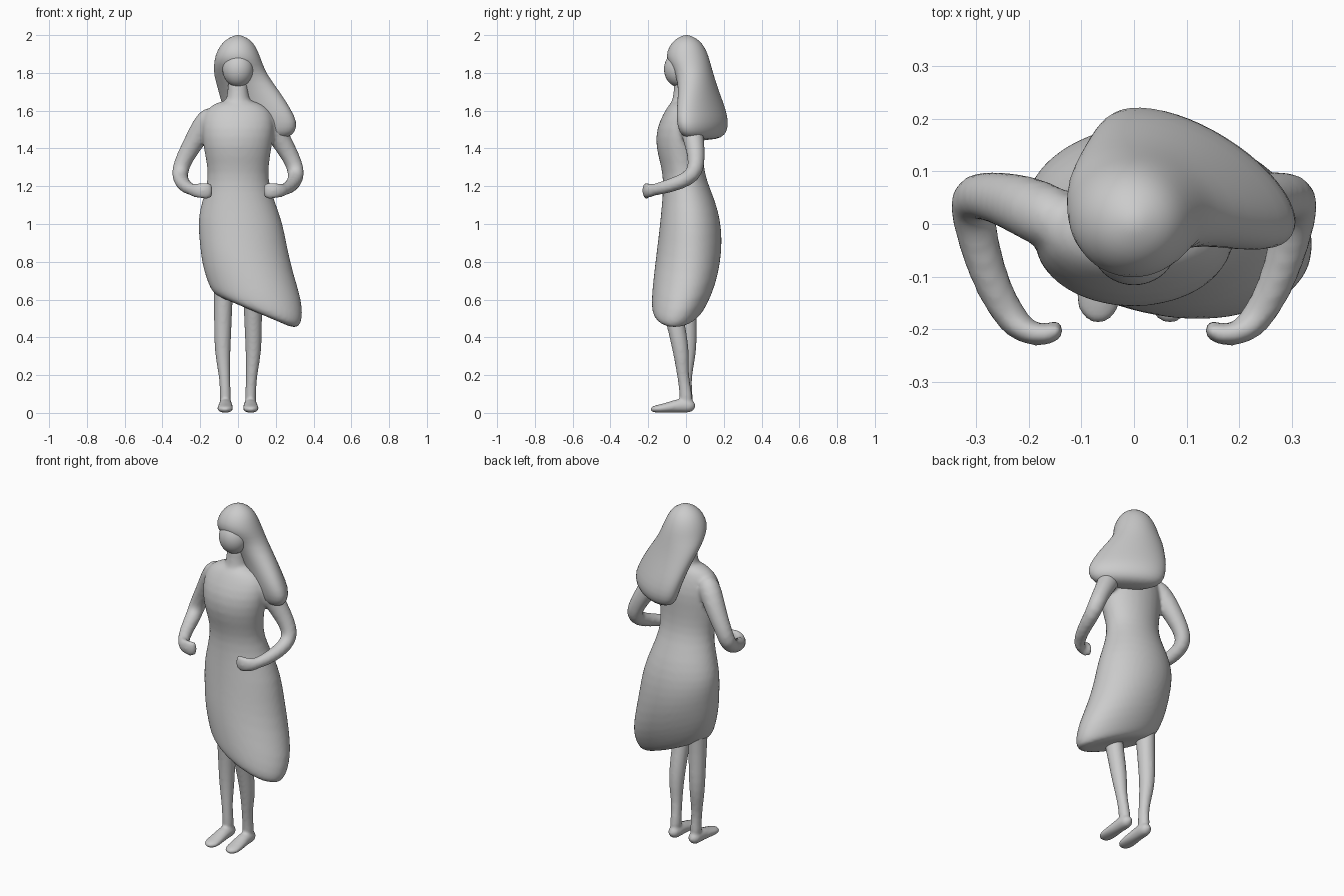
import bpy, bmesh, math
from mathutils import Vector

if "Cube" in bpy.data.objects:
    bpy.data.objects.remove(bpy.data.objects["Cube"])

SEG = 24


def build(name, rings, start, end):
    """Skin a list of rings and close both ends with a pole."""
    bm = bmesh.new()
    loops = [[bm.verts.new(p) for p in ring] for ring in rings]
    for a, b in zip(loops, loops[1:]):
        for i in range(SEG):
            j = (i + 1) % SEG
            bm.faces.new((a[i], a[j], b[j], b[i]))
    for loop, pole in ((loops[0], start), (loops[-1], end)):
        c = bm.verts.new(pole)
        for i in range(SEG):
            bm.faces.new((loop[i], loop[(i + 1) % SEG], c))
    bmesh.ops.recalc_face_normals(bm, faces=bm.faces)
    me = bpy.data.meshes.new(name)
    bm.to_mesh(me)
    bm.free()
    me.polygons.foreach_set("use_smooth", [True] * len(me.polygons))
    ob = bpy.data.objects.new(name, me)
    bpy.context.collection.objects.link(ob)
    ob.modifiers.new("round", 'SUBSURF').levels = 1
    ob.modifiers["round"].render_levels = 1
    return ob


def stack(name, sections, start, end):
    """Oval sections (cx, cy, z, rx, ry, turn in degrees, slope in x)."""
    rings = []
    for cx, cy, z, rx, ry, turn, slope in sections:
        t = math.radians(turn)
        ring = []
        for i in range(SEG):
            a = math.tau * i / SEG
            u, v = rx * math.cos(a), ry * math.sin(a)
            x, y = u * math.cos(t) - v * math.sin(t), u * math.sin(t) + v * math.cos(t)
            ring.append(Vector((cx + x, cy + y, z - slope * x)))
        rings.append(ring)
    return build(name, rings, start, end)


def tube(name, path, ref, side=1):
    """Limb along points (x, y, z, ru, rv); side mirrors it in x."""
    pts = [Vector((p[0] * side, p[1], p[2])) for p in path]
    ref = Vector((ref[0] * side, ref[1], ref[2]))
    rings, poles = [], []
    for k, p in enumerate(pts):
        t = (pts[min(k + 1, len(pts) - 1)] - pts[max(k - 1, 0)]).normalized()
        u = t.cross(ref).normalized()
        v = u.cross(t)
        ru, rv = path[k][3:]
        ring = []
        for i in range(SEG):
            a = math.tau * i / SEG
            q = p + u * ru * math.cos(a) + v * rv * math.sin(a)
            q.z = max(q.z, 0)
            ring.append(q)
        rings.append(ring)
        poles.append((p - t * ru * .5, p + t * ru * .5))
    return build(name, rings, poles[0][0], poles[-1][1])


def merge(name, parts, voxel, smooth):
    """Blend overlapping parts into one soft surface."""
    bpy.ops.object.select_all(action='DESELECT')
    for o in parts:
        o.select_set(True)
    bpy.context.view_layer.objects.active = parts[0]
    bpy.ops.object.join()
    ob = parts[0]
    ob.name = name
    m = ob.modifiers.new("blend", 'REMESH')
    m.mode, m.voxel_size, m.use_smooth_shade = 'VOXEL', voxel, True
    s = ob.modifiers.new("soften", 'SMOOTH')
    s.iterations, s.factor = smooth, .5


# torso and slanted skirt
dress = stack("dress", [
    (0, -.01, 1.655, .07, .05, 0, 0),
    (0, -.015, 1.635, .135, .075, 0, 0),
    (0, -.02, 1.59, .182, .097, 0, 0),
    (0, -.03, 1.51, .195, .127, 0, 0),
    (-.003, -.035, 1.41, .183, .127, 0, 0),
    (0, -.02, 1.31, .163, .113, 0, 0),
    (0, -.005, 1.23, .16, .115, 0, 0),
    (.002, .015, 1.12, .193, .142, 0, 0),
    (.013, .023, 1.02, .226, .16, 0, .06),
    (.025, .022, .92, .235, .17, 0, .15),
    (.045, .012, .81, .248, .174, 0, .28),
    (.075, -.008, .69, .268, .168, -4, .38),
    (.088, -.03, .60, .258, .152, -8, .42),
    (.09, -.042, .55, .235, .135, -8, .42),
    (.09, -.042, .53, .20, .11, -8, .42),
], (0, -.01, 1.66), (.09, -.04, .545))
neck = stack("neck", [(0, -.01, z, r, r, 0, 0) for z, r in
                      ((1.58, .09), (1.65, .066), (1.69, .055), (1.78, .055))],
             (0, -.01, 1.56), (0, -.01, 1.8))

# arms bent forward, with curled hands
body = [dress, neck]
for side in (1, -1):
    body.append(tube("arm", [
        (.135, .0, 1.58, .06, .06), (.185, .025, 1.52, .062, .062),
        (.235, .045, 1.43, .054, .054), (.283, .055, 1.35, .046, .046),
        (.308, .052, 1.285, .045, .045), (.307, .015, 1.238, .042, .042),
        (.282, -.09, 1.2, .036, .036), (.243, -.17, 1.18, .032, .032),
        (.21, -.2, 1.178, .026, .03)], (.8, -.36, .4), side))
    body.append(tube("hand", [
        (.25, -.165, 1.18, .028, .034), (.22, -.2, 1.177, .026, .038),
        (.18, -.213, 1.176, .023, .045), (.152, -.207, 1.177, .021, .045),
        (.142, -.193, 1.178, .016, .036)], (0, 0, 1), side))
merge("dressed_body", body, .011, 5)

# legs and feet; the +x knee is further forward
for side, lean in ((1, .17), (-1, 0)):
    shin = [(.075, .0, .78, .065, .06), (.078, .0, .62, .055, .05),
            (.08, .008, .48, .048, .047), (.082, .012, .38, .046, .044),
            (.08, .01, .29, .04, .039), (.072, .0, .2, .03, .029),
            (.067, .0, .12, .032, .028), (.067, .003, .05, .036, .032)]
    shin = [(x, y - lean * max(z - .1, 0), z, a, b) for x, y, z, a, b in shin]
    foot = [(.066, .04, .03, .024, .025), (.066, .02, .038, .036, .038),
            (.066, -.03, .04, .036, .038), (.067, -.085, .03, .04, .029),
            (.068, -.14, .022, .045, .022), (.068, -.177, .019, .034, .017)]
    merge("leg", [tube("shin", shin, (1, 0, 0), side),
                  tube("foot", foot, (0, 0, 1), side)], .008, 5)

# face and long hair swept to +x
stack("face", [(0, -.038, 1.82 + .095 * math.sin(a), .084 * math.cos(a),
                .08 * math.cos(a), 0, 0)
               for a in (math.radians(d) for d in range(-75, 76, 15))],
      (0, -.038, 1.725), (0, -.038, 1.915))
stack("hair", [
    (0, .003, 1.994, .03, .03, 0, 0),
    (0, .003, 1.975, .067, .065, 0, 0),
    (-.002, .004, 1.94, .097, .094, 0, 0),
    (-.003, .006, 1.89, .119, .114, 0, 0),
    (.002, .02, 1.845, .131, .112, -5, 0),
    (.012, .048, 1.79, .145, .098, -14, 0),
    (.06, .068, 1.70, .175, .09, -25, 0),
    (.1, .08, 1.61, .203, .092, -31, 0),
    (.127, .088, 1.54, .214, .094, -32, 0),
    (.13, .09, 1.49, .2, .086, -32, 0),
    (.133, .09, 1.455, .16, .064, -32, 0),
], (0, .003, 2.002), (.133, .09, 1.44))
